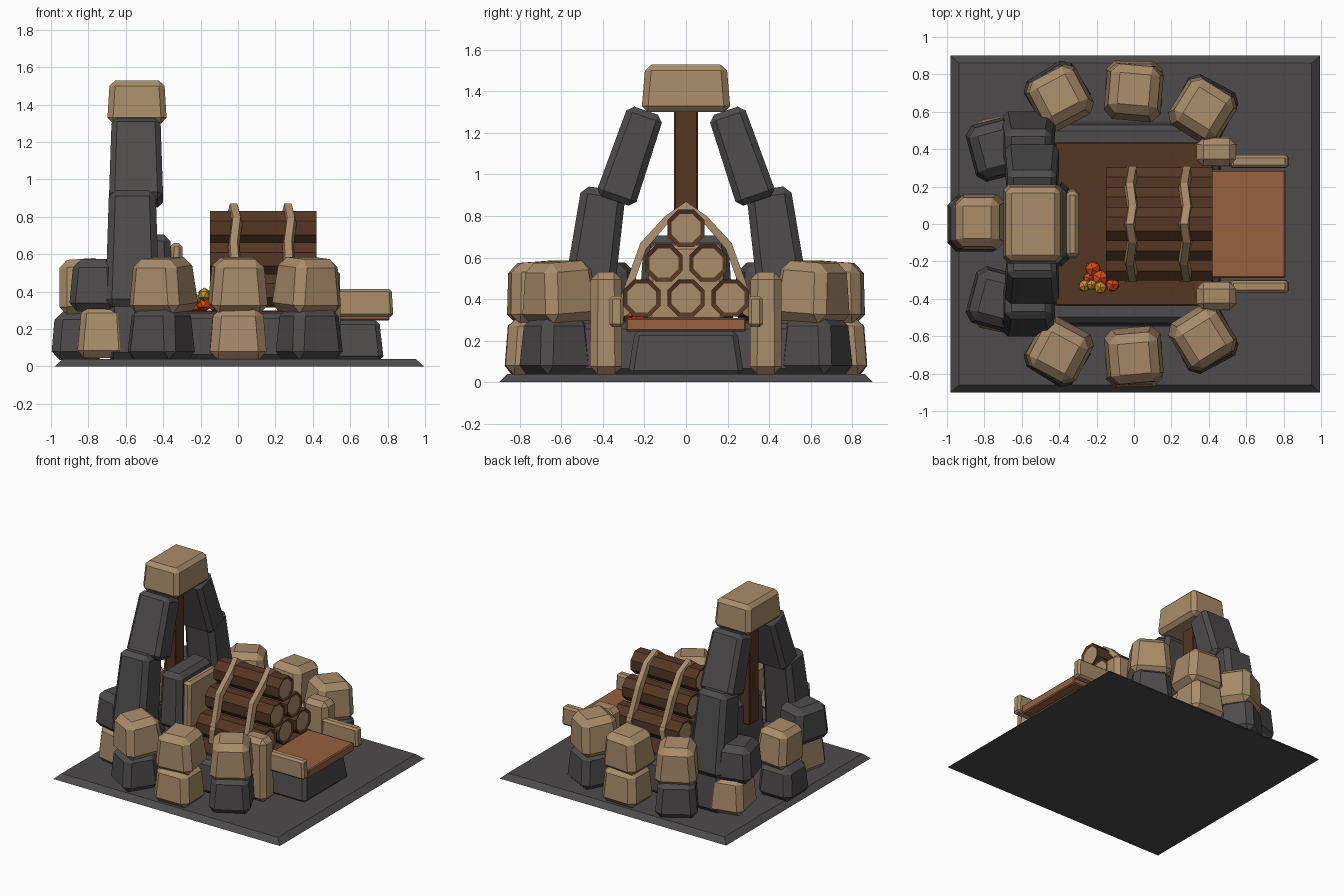
import bpy, bmesh, math
from mathutils import Matrix, Euler, Vector

cube = bpy.data.objects.get("Cube")
if cube:
    bpy.data.objects.remove(cube, do_unlink=True)


def material(name, rgb):
    m = bpy.data.materials.new(name)
    m.use_nodes = True
    m.diffuse_color = (*rgb, 1)
    m.node_tree.nodes["Principled BSDF"].inputs["Base Color"].default_value = (*rgb, 1)
    return m


TAN = material("tan stone", (0.40, 0.265, 0.145))
DARK = material("dark stone", (0.075, 0.07, 0.07))
BARK = material("dark wood", (0.09, 0.038, 0.017))
PLANK = material("light wood", (0.31, 0.12, 0.05))
EMBER = material("ember orange", (0.75, 0.07, 0.008))
FLAME = material("flame yellow", (0.62, 0.32, 0.02))


def finish(name, bm, *mats):
    mesh = bpy.data.meshes.new(name)
    bmesh.ops.recalc_face_normals(bm, faces=bm.faces)
    bm.to_mesh(mesh)
    bm.free()
    for m in mats:
        mesh.materials.append(m)
    ob = bpy.data.objects.new(name, mesh)
    bpy.context.collection.objects.link(ob)
    return ob


def stone(name, mat, loc, size, rot=(0, 0, 0), taper=0.85, bevel=0.035):
    """Chamfered block whose top is scaled by taper; rot in degrees."""
    bm = bmesh.new()
    bmesh.ops.create_cube(bm, size=1)
    for v in bm.verts:
        k = taper if v.co.z > 0 else 1
        v.co = Vector((v.co.x * size[0] * k, v.co.y * size[1] * k, v.co.z * size[2]))
    if bevel:
        bmesh.ops.bevel(bm, geom=bm.edges[:], offset=bevel, segments=1, affect='EDGES')
    turn = Euler([math.radians(a) for a in rot]).to_matrix().to_4x4()
    bm.transform(Matrix.Translation(loc) @ turn)
    return finish(name, bm, mat)


def pair(name, mat, loc, size, rot=(0, 0, 0), **kw):
    """The same block on both sides of y = 0."""
    for side, s in (("back", 1), ("front", -1)):
        stone(f"{side}_{name}", mat, (loc[0], s * loc[1], loc[2]), size,
              (s * rot[0], rot[1], s * rot[2]), **kw)


# Ground slab, foundation and floor
stone("ground_slab", DARK, (0.007, 0, 0.02), (1.975, 1.8, 0.04), taper=0.955, bevel=0)
stone("foundation", DARK, (0, 0, 0.16), (0.94, 1.1, 0.25), taper=0.96, bevel=0.03)
stone("floor", BARK, (0, 0, 0.285), (0.84, 0.87, 0.03), taper=1, bevel=0.005)

# Ring of stacked stones: x, y, turn, base colour
for label, x, y, turn, base in (("left_ring", 0.37, 0.61, -32, DARK),
                                ("middle_ring", 0, 0.71, -5, TAN),
                                ("right_ring", -0.4, 0.68, 28, DARK)):
    out = Vector((x, y)).normalized() * 0.02
    pair(label + "_base", base, (x + out.x, y + out.y, 0.175), (0.31, 0.29, 0.28),
         (0, 0, turn + 4), taper=0.85, bevel=0.045)
    pair(label + "_top", TAN, (x, y, 0.435), (0.31, 0.31, 0.29),
         (-4, 0, turn), taper=0.83, bevel=0.045)
pair("corner_base", TAN, (-0.7, 0.42, 0.185), (0.28, 0.32, 0.28), (0, 0, 12), bevel=0.04)
pair("corner_top", DARK, (-0.74, 0.40, 0.435), (0.28, 0.32, 0.28), (0, 0, 15), bevel=0.045)
stone("rear_base", DARK, (-0.85, 0, 0.165), (0.30, 0.30, 0.26), taper=0.85, bevel=0.045)
stone("rear_top", TAN, (-0.83, 0.01, 0.43), (0.27, 0.30, 0.29), (0, -4, 0), bevel=0.04)

# Leaning tower with its cap and hanging beam
pair("tower_foot", DARK, (-0.56, 0.45, 0.2), (0.28, 0.26, 0.34), (4, 0, 0), taper=0.95)
pair("tower_lower", DARK, (-0.565, 0.44, 0.62), (0.29, 0.25, 0.63), (8, 0, 0), taper=0.86)
pair("tower_upper", DARK, (-0.545, 0.267, 1.09), (0.29, 0.2, 0.46), (19, 0, 0), taper=0.9, bevel=0.03)
stone("tower_cap", TAN, (-0.54, 0, 1.415), (0.32, 0.43, 0.23), taper=0.91, bevel=0.03)
stone("hanging_beam", BARK, (-0.55, 0, 0.92), (0.09, 0.115, 0.8), taper=1, bevel=0.006)
stone("back_wall", DARK, (-0.45, 0, 0.49), (0.2, 0.46, 0.43), taper=0.88)
stone("back_panel", TAN, (-0.33, 0, 0.475), (0.07, 0.37, 0.37), taper=0.95, bevel=0.02)

# Entrance: step, plank, rails and gate posts
stone("step", DARK, (0.57, 0, 0.14), (0.42, 0.56, 0.22), taper=0.88, bevel=0.025)
stone("plank", PLANK, (0.61, 0, 0.277), (0.40, 0.58, 0.065), taper=1, bevel=0.008)
pair("rail", TAN, (0.67, 0.335, 0.34), (0.32, 0.07, 0.15), taper=0.95, bevel=0.015)
pair("gate_post", TAN, (0.44, 0.385, 0.285), (0.22, 0.155, 0.49), taper=0.95, bevel=0.035)


# Stacked logs with pale cut ends
def log(name, y, z):
    bm = bmesh.new()
    bmesh.ops.create_cone(bm, cap_ends=True, segments=8, radius1=0.097, radius2=0.097, depth=0.57)
    caps = [f for f in bm.faces if len(f.verts) == 8]
    bmesh.ops.inset_individual(bm, faces=caps, thickness=0.022, depth=-0.008)
    for f in bm.faces:
        f.material_index = int(len(f.verts) == 8)
    bm.transform(Matrix.Translation((0.135, y, z)) @ Matrix.Rotation(math.pi / 2, 4, 'Y')
                 @ Matrix.Rotation(math.pi / 8, 4, 'Z'))
    finish(name, bm, BARK, TAN)


for row, count in enumerate((3, 2, 1)):
    for i in range(count):
        log(f"log_{row + 1}_{i + 1}", (i - (count - 1) / 2) * 0.213, 0.405 + row * 0.168)

# Straps over the log pile
half = [(0.31, 0.31), (0.31, 0.42), (0.22, 0.67), (0.1, 0.80)]
path = half + [(0, 0.87)] + [(-y, z) for y, z in reversed(half)]


def strap(name, x):
    bm = bmesh.new()
    rings = []
    for i, (y, z) in enumerate(path):
        outer = Vector((0, y, z))
        inner = outer + (Vector((0, 0, 0.45)) - outer).normalized() * 0.04
        cx = x + (0.008 if i % 2 else -0.008)
        rings.append([bm.verts.new((cx + dx, p.y, p.z)) for p, dx in
                      ((outer, -0.02), (outer, 0.02), (inner, 0.03), (inner, -0.03))])
    for a, b in zip(rings, rings[1:]):
        for k in range(4):
            n = (k + 1) % 4
            bm.faces.new((a[k], a[n], b[n], b[k]))
    bm.faces.new(rings[0])
    bm.faces.new(rings[-1])
    finish(name, bm, TAN)


strap("right_strap", -0.015)
strap("left_strap", 0.275)


# Small fire of faceted lumps
def lump(name, mat, loc, r):
    bm = bmesh.new()
    bmesh.ops.create_icosphere(bm, subdivisions=1, radius=r)
    bm.transform(Matrix.Translation(loc) @ Matrix.Rotation(loc[0] * 20, 4, 'Z'))
    finish(name, bm, mat)


for i, (x, y, z, r) in enumerate(((-0.22, -0.24, 0.33, 0.045), (-0.18, -0.29, 0.34, 0.05),
                                  (-0.115, -0.325, 0.325, 0.04), (-0.24, -0.29, 0.32, 0.035))):
    lump(f"ember_{i + 1}", EMBER, (x, y, z), r)
for i, (x, y, z, r) in enumerate(((-0.265, -0.33, 0.335, 0.035), (-0.18, -0.34, 0.385, 0.037),
                                  (-0.225, -0.325, 0.36, 0.03))):
    lump(f"flame_{i + 1}", FLAME, (x, y, z), r)
